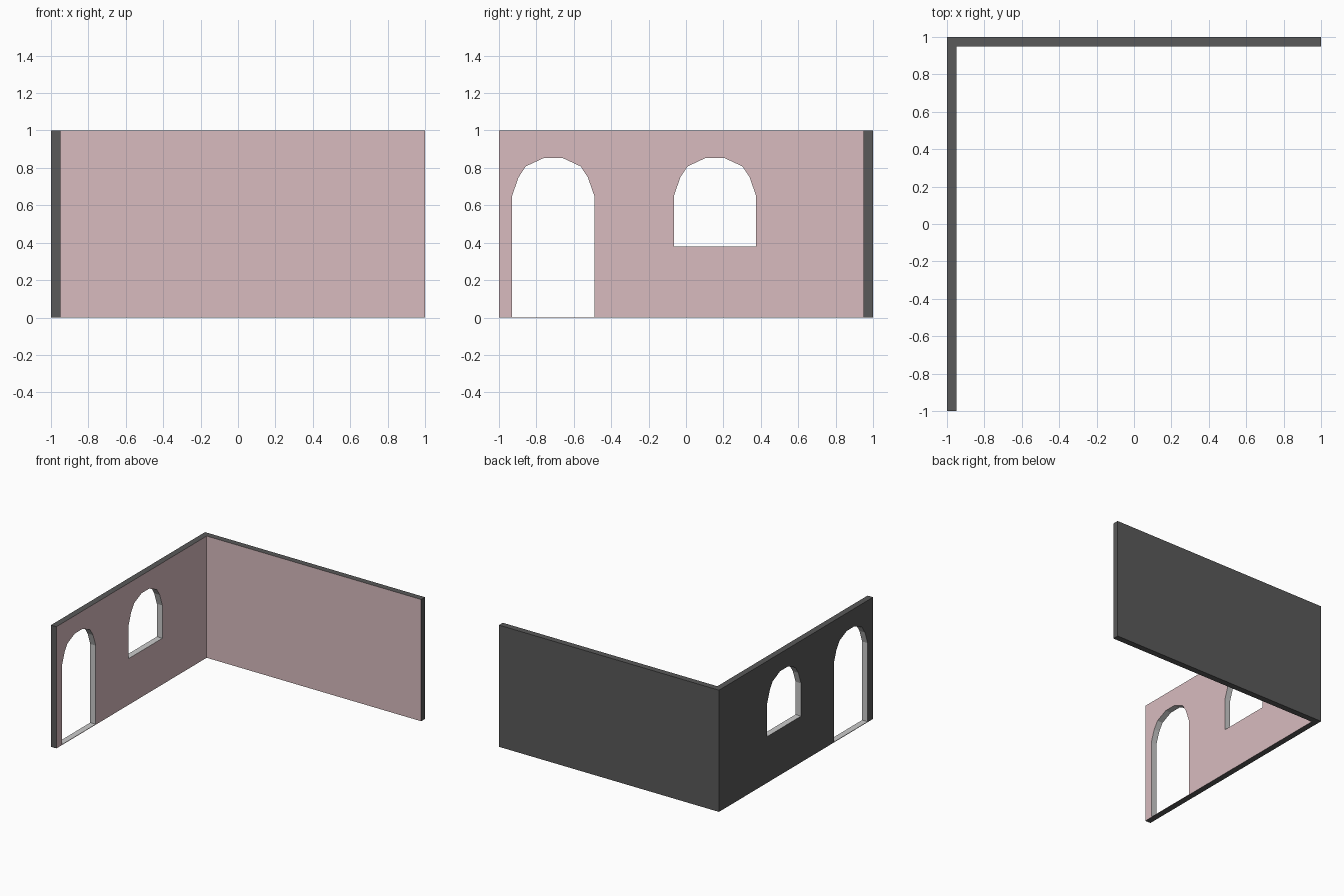
import bpy, bmesh
from mathutils import Vector

if "Cube" in bpy.data.objects:
    bpy.data.objects.remove(bpy.data.objects["Cube"])

T = 0.05          # wall thickness
H = 1.0           # wall height


def opening(centre, bottom):
    """Arched outline in (along wall, height)."""
    half = [(0.22, bottom), (0.22, 0.65), (0.185, 0.75), (0.147, 0.808), (0.05, 0.853)]
    return ([(centre + u, z) for u, z in half] +
            [(centre - u, z) for u, z in reversed(half)])


def add_plate(bm, loops, place, inward):
    """Fill outlines (with holes) on the outer side and thicken inwards."""
    edges = []
    for loop in loops:
        vs = [bm.verts.new(place(u, z)) for u, z in loop]
        edges += [bm.edges.new((vs[i - 1], vs[i])) for i in range(len(vs))]
    res = bmesh.ops.triangle_fill(bm, edges=edges, use_beauty=True)
    faces = [g for g in res["geom"] if isinstance(g, bmesh.types.BMFace)]
    ext = bmesh.ops.extrude_face_region(bm, geom=faces, use_keep_orig=True)
    moved = [g for g in ext["geom"] if isinstance(g, bmesh.types.BMVert)]
    for v in moved:
        # mitre at the shared corner
        at_corner = abs(v.co.x + 1) < 1e-5 and abs(v.co.y - 1) < 1e-5
        v.co = Vector((-1 + T, 1 - T, v.co.z)) if at_corner else v.co + inward * T


def material(name, rgb):
    m = bpy.data.materials.new(name)
    m.diffuse_color = (*rgb, 1)
    m.use_nodes = True
    m.node_tree.nodes["Principled BSDF"].inputs["Base Color"].default_value = m.diffuse_color
    return m


bm = bmesh.new()
outline = [(-1, 0), (1, 0), (1, H), (-1, H)]

# left wall with door and window, then plain back wall
add_plate(bm, [outline, opening(-0.71, 0.004), opening(0.155, 0.38)],
          lambda u, z: (-1, u, z), Vector((1, 0, 0)))
add_plate(bm, [outline], lambda u, z: (u, 1, z), Vector((0, -1, 0)))

# weld the mitred corner and drop its hidden faces
mitre = [f for f in bm.faces
         if all(abs(v.co.x + v.co.y) < 1e-4 and v.co.x < -0.9 for v in f.verts)]
bmesh.ops.delete(bm, geom=mitre, context='FACES')
bmesh.ops.remove_doubles(bm, verts=bm.verts, dist=1e-4)
bmesh.ops.recalc_face_normals(bm, faces=bm.faces)

# colours: 0 dark shell, 1 pink interior, 2 grey reveals
for f in bm.faces:
    c, n = f.calc_center_median(), f.normal
    if (n.x > 0.9 and abs(c.x + 1 - T) < 1e-3) or (n.y < -0.9 and abs(c.y - 1 + T) < 1e-3):
        f.material_index = 1
    elif abs(n.x) < 0.1 and c.x < -0.94 and -0.99 < c.y < 0.9 and 0.002 < c.z < 0.99:
        f.material_index = 2

mesh = bpy.data.meshes.new("corner_walls")
bm.to_mesh(mesh)
bm.free()
for m in (material("dark_shell", (0.1, 0.1, 0.1)),
          material("pink_interior", (0.69, 0.50, 0.52)),
          material("grey_reveal", (0.6, 0.6, 0.6))):
    mesh.materials.append(m)
walls = bpy.data.objects.new("corner_walls", mesh)
bpy.context.collection.objects.link(walls)
